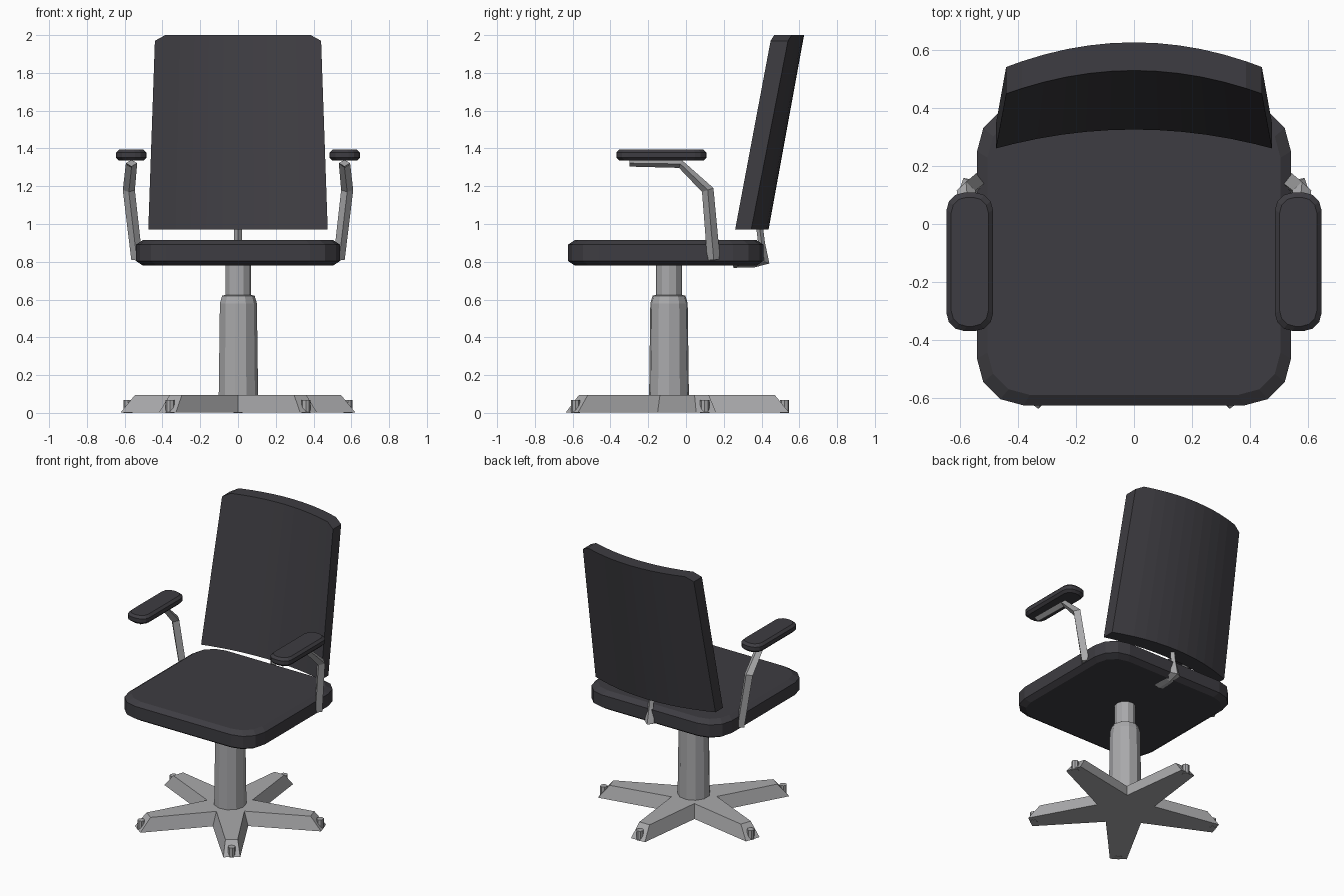
import bpy, bmesh, math
from mathutils import Vector

if "Cube" in bpy.data.objects:
    bpy.data.objects.remove(bpy.data.objects["Cube"])


def material(name, rgb):
    m = bpy.data.materials.new(name)
    m.diffuse_color = (*rgb, 1)
    m.use_nodes = True
    m.node_tree.nodes["Principled BSDF"].inputs["Base Color"].default_value = m.diffuse_color
    return m


FABRIC = material("dark_fabric", (0.048, 0.046, 0.054))
METAL = material("grey_metal", (0.40, 0.40, 0.41))


def loft(name, rings, mat):
    """Closed solid through rings of equal point count, capped at both ends."""
    bm = bmesh.new()
    vs = [[bm.verts.new(p) for p in r] for r in rings]
    n = len(vs[0])
    for a, b in zip(vs, vs[1:]):
        for i in range(n):
            j = (i + 1) % n
            bm.faces.new((a[i], a[j], b[j], b[i]))
    bm.faces.new(vs[0])
    bm.faces.new(vs[-1])
    bmesh.ops.recalc_face_normals(bm, faces=bm.faces)
    me = bpy.data.meshes.new(name)
    bm.to_mesh(me)
    bm.free()
    me.materials.append(mat)
    ob = bpy.data.objects.new(name, me)
    bpy.context.collection.objects.link(ob)
    return ob


def rounded_rect(cx, cy, hx, hy, r, z, seg=3):
    pts = []
    for k, (sx, sy) in enumerate(((1, 1), (-1, 1), (-1, -1), (1, -1))):
        for i in range(seg + 1):
            a = math.pi / 2 * (k + i / seg)
            pts.append((cx + sx * (hx - r) + r * math.cos(a),
                        cy + sy * (hy - r) + r * math.sin(a), z))
    return pts


def cushion(name, cx, cy, hx, hy, r, z0, z1, inset, bevel):
    """Rounded slab with bevelled top and bottom edges."""
    levels = ((z0, inset), (z0 + bevel, 0), (z1 - bevel, 0), (z1, inset))
    return loft(name, [rounded_rect(cx, cy, hx - d, hy - d, r - d * 0.4, z)
                       for z, d in levels], FABRIC)


def lathe(name, cx, cy, profile, n, mat):
    return loft(name, [[(cx + r * math.cos(2 * math.pi * i / n),
                         cy + r * math.sin(2 * math.pi * i / n), z)
                        for i in range(n)] for r, z in profile], mat)


def bar(name, path, sizes, mat):
    """Diamond-section bar along a path lying roughly in the YZ plane."""
    P = [Vector(p) for p in path]
    rings = []
    for i, p in enumerate(P):
        d = (P[min(i + 1, len(P) - 1)] - P[max(i - 1, 0)]).normalized()
        side = Vector((1, 0, 0))
        up = side.cross(d).normalized()
        w, h = sizes[i]
        rings.append([p + side * w, p + up * h, p - side * w, p - up * h])
    return loft(name, rings, mat)


# Seat
cushion("seat", 0, -0.107, 0.54, 0.517, 0.16, 0.78, 0.915, 0.036, 0.024)

# Curved, reclined backrest with clipped top corners
us = [-1] + [-0.875 + 1.75 * i / 10 for i in range(11)] + [1]
rings = []
for u in us:
    c = 1 - u * u
    zt = 2.0 if abs(u) < 0.9 else 1.97
    rings.append([(0.475 * u, 0.26 + 0.065 * c, 0.97),
                  (0.44 * u, 0.448 + 0.08 * c, zt),
                  (0.44 * u, 0.54 + 0.085 * c, zt),
                  (0.475 * u, 0.345 + 0.092 * c, 0.97)])
loft("backrest", rings, FABRIC)

# Bracket joining seat and backrest
bar("back_bracket",
    [(0, 0.25, 0.778), (0, 0.36, 0.782), (0, 0.415, 0.80), (0, 0.40, 0.90), (0, 0.385, 1.02)],
    [(0.035, 0.01), (0.035, 0.012), (0.038, 0.028), (0.022, 0.018), (0.02, 0.018)], METAL)

# Armrests
for s, tag in ((-1, "left"), (1, "right")):
    cushion("arm_pad_" + tag, s * 0.565, -0.13, 0.08, 0.238, 0.06,
            1.335, 1.395, 0.016, 0.016)
    bar("arm_bar_" + tag,
        [(s * 0.535, 0.147, 0.81), (s * 0.578, 0.115, 1.18),
         (s * 0.564, -0.03, 1.318), (s * 0.564, -0.30, 1.322)],
        [(0.03, 0.034), (0.032, 0.032), (0.03, 0.022), (0.03, 0.018)], METAL)

# Gas column
CY = -0.09
lathe("column", 0, CY, [(0.107, 0.05), (0.100, 0.58), (0.088, 0.62),
                        (0.07, 0.625), (0.07, 0.79)], 11, METAL)


# Five-legged star base, one leg pointing to the rear
def star(z, r_tip, half, r_valley):
    pts = []
    for k in range(5):
        a = math.pi / 2 + k * 2 * math.pi / 5
        d, t = Vector((math.cos(a), math.sin(a), 0)), Vector((-math.sin(a), math.cos(a), 0))
        o = Vector((0, CY, z))
        b = a + math.pi / 5
        pts += [o + d * r_tip - t * half, o + d * r_tip + t * half,
                o + Vector((math.cos(b), math.sin(b), 0)) * r_valley]
    return pts


loft("star_base", [star(0.003, 0.635, 0.055, 0.195), star(0.095, 0.56, 0.04, 0.155)], METAL)

# Foot pegs at the leg tips
for k in range(5):
    a = math.pi / 2 + k * 2 * math.pi / 5
    lathe(f"foot_peg_{k + 1}", 0.612 * math.cos(a), CY + 0.612 * math.sin(a),
          [(0.024, 0.0), (0.024, 0.068)], 8, METAL)
